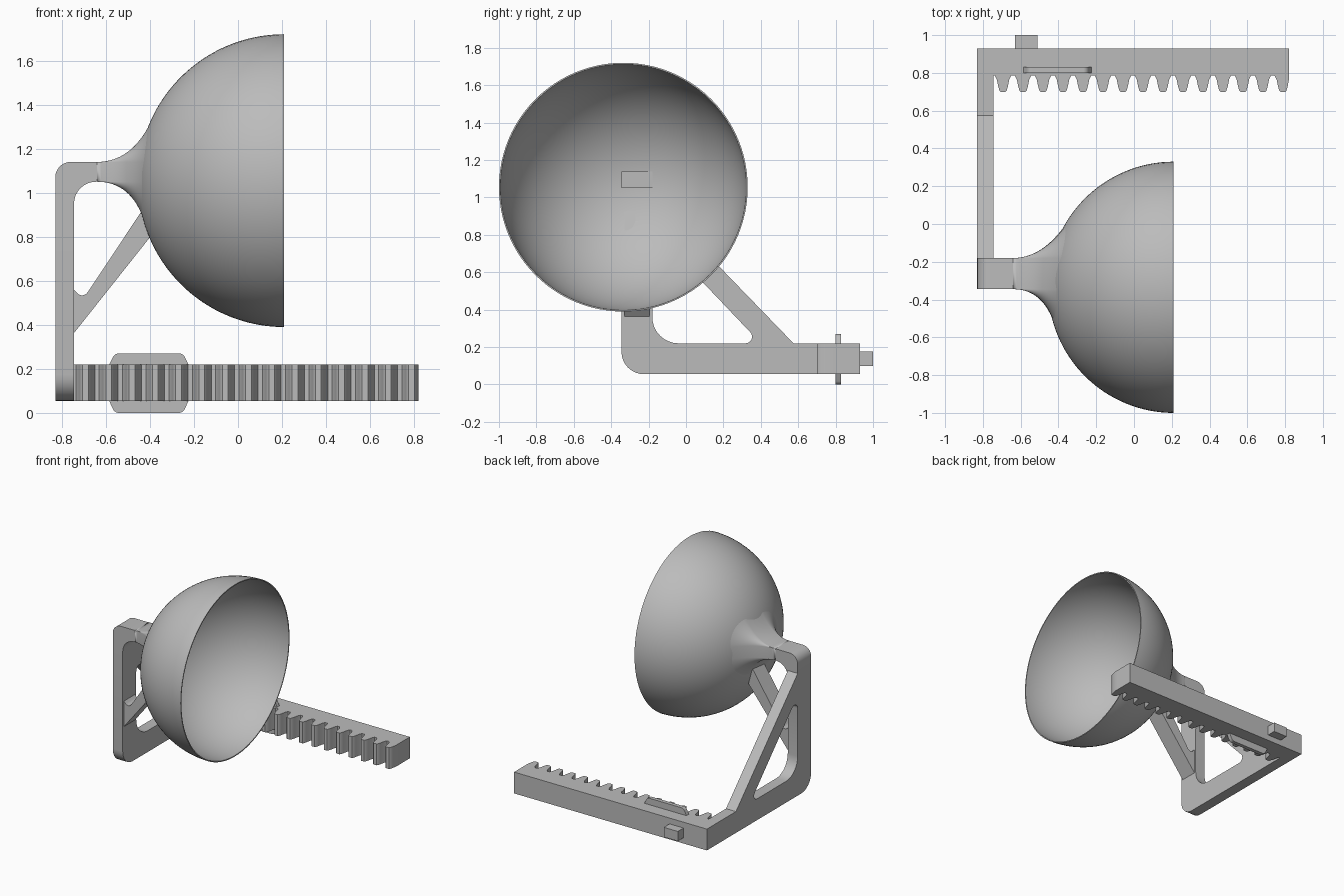
import bpy, bmesh
from math import sin, cos, pi, sqrt, radians
from mathutils import Vector

old = bpy.data.objects.get("Cube")
if old:
    bpy.data.objects.remove(old, do_unlink=True)

grey = bpy.data.materials.new("plain_grey")
grey.use_nodes = True
COLOUR = (0.5, 0.5, 0.5, 1)
grey.diffuse_color = COLOUR
grey.node_tree.nodes["Principled BSDF"].inputs["Base Color"].default_value = COLOUR


def finish(name, bm, angle=30):
    bmesh.ops.recalc_face_normals(bm, faces=bm.faces)
    mesh = bpy.data.meshes.new(name)
    bm.to_mesh(mesh)
    bm.free()
    mesh.materials.append(grey)
    ob = bpy.data.objects.new(name, mesh)
    bpy.context.collection.objects.link(ob)
    bpy.ops.object.select_all(action='DESELECT')
    ob.select_set(True)
    bpy.context.view_layer.objects.active = ob
    bpy.ops.object.shade_smooth_by_angle(angle=radians(angle))
    return ob


def rounded(corners, steps=8):
    """Polygon from (u, v) or (u, v, fillet radius) corners."""
    out = []
    for i, c in enumerate(corners):
        p = Vector(c[:2])
        if len(c) < 3:
            out.append(p)
            continue
        a = (Vector(corners[i - 1][:2]) - p).normalized()
        b = (Vector(corners[(i + 1) % len(corners)][:2]) - p).normalized()
        half = a.angle(b) / 2
        centre = p + (a + b).normalized() * c[2] / sin(half)
        d = c[2] * cos(half) / sin(half)
        start, end = p + a * d - centre, p + b * d - centre
        turn = start.angle_signed(end)
        for k in range(steps + 1):
            # angle_signed is clockwise positive
            t = -turn * k / steps
            out.append(centre + Vector((start.x * cos(t) - start.y * sin(t),
                                        start.x * sin(t) + start.y * cos(t))))
    return out


PLACE = {'x': lambda u, v, w: (w, u, v),
         'y': lambda u, v, w: (u, w, v),
         'z': lambda u, v, w: (u, v, w)}


def plate(name, axis, lo, hi, *loops):
    """Extrude an outline (and optional hole outlines) along an axis."""
    bm = bmesh.new()
    place = PLACE[axis]
    edges = []
    for loop in loops:
        vs = [bm.verts.new(place(p[0], p[1], lo)) for p in loop]
        edges += [bm.edges.new((vs[i - 1], vs[i])) for i in range(len(vs))]
    bmesh.ops.triangle_fill(bm, use_beauty=True, edges=edges)
    ext = bmesh.ops.extrude_face_region(bm, geom=bm.faces[:], use_keep_orig=True)
    moved = [g for g in ext["geom"] if isinstance(g, bmesh.types.BMVert)]
    bmesh.ops.translate(bm, verts=moved, vec=place(0, 0, hi - lo))
    return finish(name, bm)


# Shared dimensions
LEFT, INNER = -0.83, -0.745          # side frame thickness in x
FRONT, REAR = -0.345, -0.18          # upright depth in y
BASE, DECK = 0.055, 0.22             # bar height in z
BOWL = Vector((0.21, -0.335, 1.055))
RADIUS, WALL = 0.665, 0.008

# Side frame with triangular opening
plate("side_frame", 'x', LEFT, INNER,
      rounded([(FRONT, 1.0), (FRONT, BASE, 0.12), (0.93, BASE), (0.93, DECK),
               (0.575, DECK), (REAR, 1.0)]),
      rounded([(REAR, DECK, 0.14), (0.40, DECK, 0.035), (REAR, 0.83, 0.04)]))

# Bent arm leading from the upright to the bowl
plate("top_arm", 'y', FRONT, REAR,
      rounded([(LEFT, 0.93), (INNER, 0.93), (INNER, 1.05, 0.1), (-0.42, 1.05),
               (-0.42, 1.14), (LEFT, 1.14, 0.07)]))

# Diagonal brace under the bowl
plate("bowl_brace", 'y', -0.33, -0.195,
      rounded([(INNER - 0.01, 0.35), (-0.398, 0.80), (-0.432, 0.925),
               (-0.705, 0.515, 0.03), (INNER, 0.56), (INNER - 0.01, 0.56)]))

# Toothed rack
teeth = []
TEETH, PITCH = 15, 0.1058
for i in range(TEETH):
    c = 0.788 - i * PITCH
    half = [(0.043, 0.785), (0.033, 0.765), (0.026, 0.73), (0.019, 0.706), (0.013, 0.70)]
    teeth += [(min(c + w, 0.82), y) for w, y in half]
    teeth += [(c - w, y) for w, y in reversed(half)]
plate("toothed_rack", 'z', BASE, DECK,
      [(INNER - 0.01, 0.93), (0.82, 0.93)] + teeth + [(INNER - 0.01, 0.785)])

# Guide tabs above and below the rack, and the rear peg
for name, root, tip in (("upper_tab", DECK - 0.01, 0.27), ("lower_tab", BASE + 0.01, 0.0)):
    plate(name, 'y', 0.80, 0.83,
          rounded([(-0.59, root), (-0.56, tip, 0.03), (-0.25, tip, 0.03), (-0.22, root)]))
plate("rear_peg", 'y', 0.92, 1.0,
      [(-0.63, 0.10), (-0.51, 0.10), (-0.51, 0.175), (-0.63, 0.175)])

# Thin hemispherical bowl, spun around x
bm = bmesh.new()
N = 32
arc = [(RADIUS, k) for k in range(N + 1)] + [(RADIUS - WALL, k) for k in range(N, -1, -1)]
vs = [bm.verts.new(BOWL + Vector((-r * cos(k * pi / 2 / N), 0, r * sin(k * pi / 2 / N))))
      for r, k in arc]
es = [bm.edges.new(pair) for pair in zip(vs, vs[1:])]
bmesh.ops.spin(bm, geom=vs + es, cent=BOWL, axis=(1, 0, 0), angle=2 * pi,
               steps=96, use_duplicate=False)
bmesh.ops.remove_doubles(bm, verts=bm.verts, dist=0.0005)
finish("bowl", bm, 40)

# Flared neck: rectangle blending into a rounded footprint on the bowl
bm = bmesh.new()
CY, CZ = (FRONT + REAR) / 2, 1.095
A, B, FLARE = (REAR - FRONT) / 2, 0.045, 0.18
STEPS, CORNER = 16, 12
rays = []
for q, (sy, sz) in enumerate(((1, 1), (-1, 1), (-1, -1), (1, -1))):
    for k in range(CORNER + 1):
        a = (q + k / CORNER) * pi / 2
        rays.append((CY + sy * A, CZ + sz * B, cos(a), sin(a)))
rings = []
for s in range(STEPS + 1):
    t = s / STEPS
    ring = []
    for y, z, dy, dz in rays:
        fy, fz = y + dy * FLARE, z + dz * FLARE
        reach = (RADIUS - 0.003) ** 2 - (fy - BOWL.y) ** 2 - (fz - BOWL.z) ** 2
        end = Vector((BOWL.x - sqrt(reach), fy, fz))
        start, mid = Vector((-0.64, y, z)), Vector((-0.485, y, z))
        ring.append(bm.verts.new(start * (1 - t) ** 2 + mid * 2 * t * (1 - t) + end * t * t))
    rings.append(ring)
for r0, r1 in zip(rings, rings[1:]):
    for i in range(len(r0)):
        bm.faces.new((r0[i - 1], r0[i], r1[i], r1[i - 1]))
bmesh.ops.remove_doubles(bm, verts=bm.verts, dist=0.0001)
finish("flared_neck", bm, 40)
